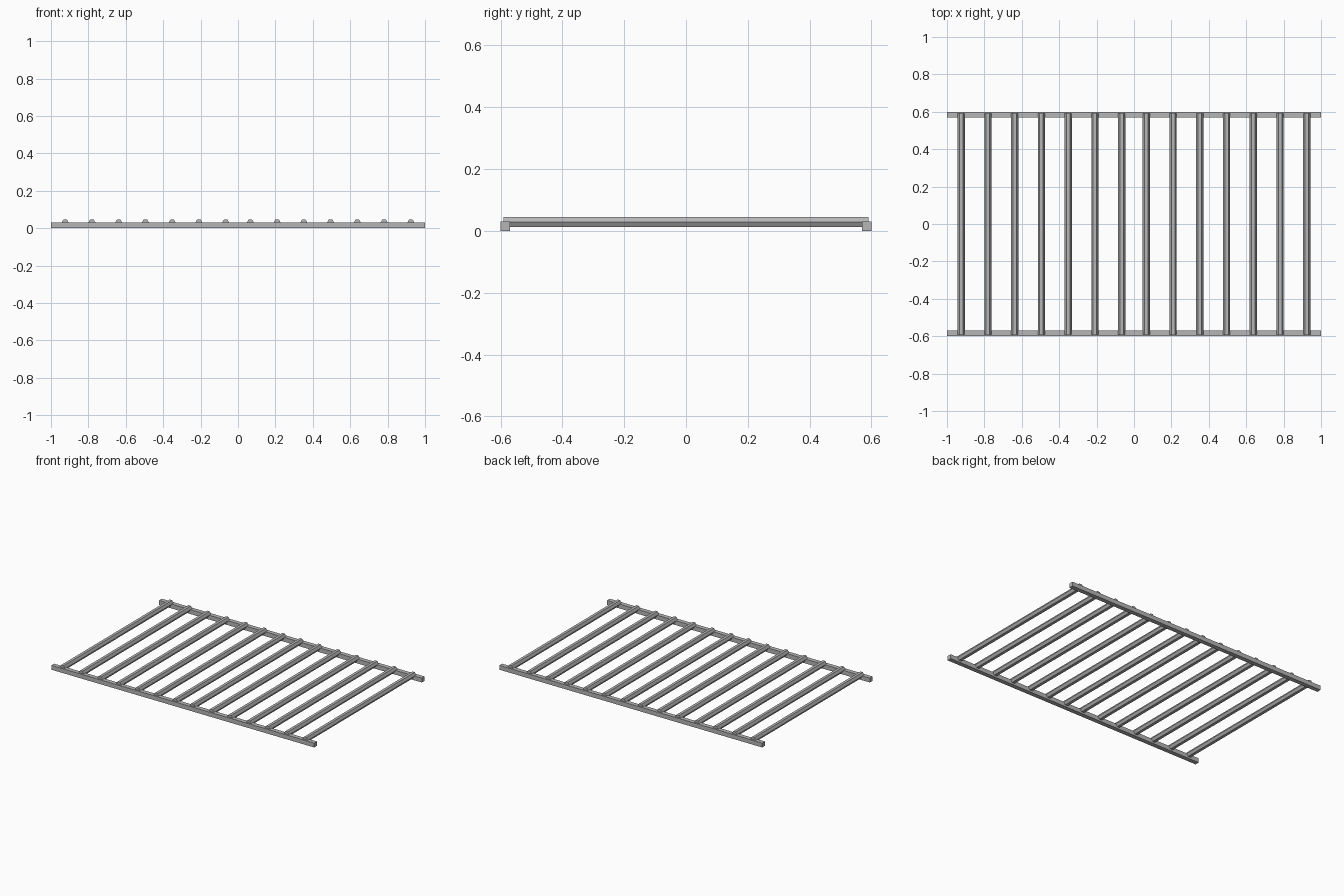
import bpy
import math

if "Cube" in bpy.data.objects:
    bpy.data.objects.remove(bpy.data.objects["Cube"], do_unlink=True)

# Single bare-metal colour
steel = bpy.data.materials.new("grey_steel")
steel.use_nodes = True
GREY = (0.47, 0.47, 0.47, 1)
steel.diffuse_color = GREY
steel.node_tree.nodes["Principled BSDF"].inputs["Base Color"].default_value = GREY

RAIL = 0.03           # square rail thickness
HALF_DEPTH = 0.6      # outer face of the rails
BAR_RADIUS = 0.0195   # corner radius of the six-sided bar
BAR_LENGTH = 1.18


def finish(name):
    obj = bpy.context.object
    obj.name = name
    obj.data.name = name
    obj.data.materials.append(steel)
    return obj


def add_rail(name, side):
    y = side * (HALF_DEPTH - RAIL / 2)
    bpy.ops.mesh.primitive_cube_add(size=1, location=(0, y, RAIL / 2))
    rail = finish(name)
    rail.scale = (2, RAIL, RAIL)
    bpy.ops.object.transform_apply(location=False, rotation=False, scale=True)


def add_bar(name, x):
    # Hexagonal bar along y, flat side up, half sunk into the rails
    bpy.ops.mesh.primitive_cylinder_add(
        vertices=6, radius=BAR_RADIUS, depth=BAR_LENGTH,
        location=(x, 0, 0.029), rotation=(math.pi / 2, 0, math.pi))
    bar = finish(name)
    bpy.ops.object.transform_apply(location=False, rotation=True, scale=False)
    # Turn the section so that two corners point sideways
    top = max(v.co.z for v in bar.data.vertices)
    if top > BAR_RADIUS * 0.95:
        bar.rotation_euler.y = math.pi / 6
        bpy.ops.object.transform_apply(location=False, rotation=True, scale=False)


# Long rails
add_rail("front_rail", -1)
add_rail("back_rail", 1)

# Crossbars, mirrored about the centre
for i in range(7):
    x = 0.066 + 0.143 * i
    add_bar(f"left_crossbar_{i + 1}", x)
    add_bar(f"right_crossbar_{i + 1}", -x)
